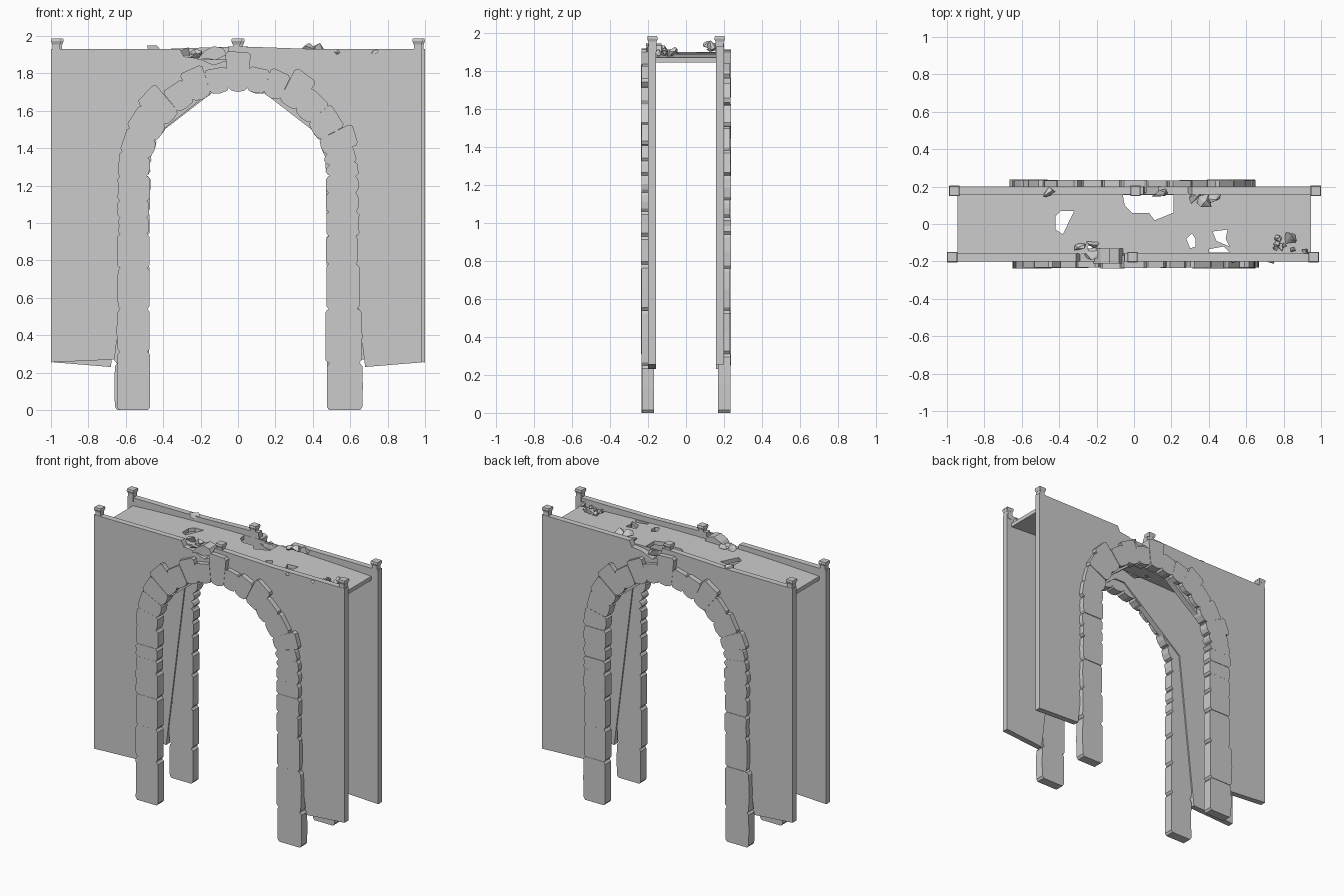
import bpy, bmesh, math, random
from mathutils import Vector, Matrix

if "Cube" in bpy.data.objects:
    bpy.data.objects.remove(bpy.data.objects["Cube"])

random.seed(4)
TURN = Matrix.Rotation(math.pi, 4, 'Z')


def finish(name, bm, matrix=None):
    bmesh.ops.recalc_face_normals(bm, faces=bm.faces)
    mesh = bpy.data.meshes.new(name)
    bm.to_mesh(mesh)
    bm.free()
    if matrix is not None:
        mesh.transform(matrix)
    ob = bpy.data.objects.new(name, mesh)
    bpy.context.collection.objects.link(ob)
    return ob


def prism(bm, pts, y0, y1):
    """Extrude an x/z outline from y0 to y1."""
    face = bm.faces.new([bm.verts.new((x, y0, z)) for x, z in pts])
    ext = bmesh.ops.extrude_face_region(bm, geom=[face])
    verts = [g for g in ext['geom'] if isinstance(g, bmesh.types.BMVert)]
    bmesh.ops.translate(bm, verts=verts, vec=(0, y1 - y0, 0))


def box(bm, x0, x1, y0, y1, z0, z1, taper=1.0):
    prism(bm, [(x0, z0), (x1, z0), (x1, z1), (x0, z1)], y0, y1)
    if taper != 1.0:
        bm.verts.ensure_lookup_table()
        cx, cy = (x0 + x1) / 2, (y0 + y1) / 2
        for v in bm.verts[-8:]:
            if abs(v.co.z - z1) < 1e-5:
                v.co.x = cx + (v.co.x - cx) * taper
                v.co.y = cy + (v.co.y - cy) * taper


def jit(a=0.006):
    return random.uniform(-a, a)


# Parapet wall outline with the broken top and the plain opening behind the stones
WALL = [(-1, .255), (-1, 1.93), (-.31, 1.93), (-.29, 1.89), (-.21, 1.88), (-.13, 1.845),
        (-.06, 1.87), (-.05, 1.945), (.12, 1.94), (.40, 1.93), (.985, 1.93), (.985, .255),
        (.68, .23), (.535, 1.39), (.03, 1.78), (-.05, 1.78), (-.535, 1.39), (-.66, .27)]

# Arch stones: start angle, end angle, outer radius
STONES = [(0, 7, .645), (7, 14.5, .64), (14.5, 25, .665), (25, 38, .63), (38, 50, .62),
          (50, 62, .655), (62, 73, .605), (73, 84, .59), (84, 96, .665), (96, 108, .59),
          (108, 120, .628), (120, 132, .60), (132, 144, .665), (144, 156, .65),
          (156, 168, .645), (168, 180, .645)]
LEFT_Z = [.0, .31, .54, .76, .94, 1.03, 1.12, 1.25]
RIGHT_Z = [.0, .25, .54, .78, .93, 1.06, 1.16, 1.25]


def arch_stones(bm):
    c = .006
    for a0, a1, r in STONES:
        n = math.degrees(.012 / .5)
        outline = [(a0, .475), (a0, r - .012), (a0 + n, r), (a1 - n, r + jit()), (a1, r - .012),
                   (a1, .475), (a1 - n, .46), ((a0 + a1) / 2, .453 + jit(.003)), (a0 + n, .46)]
        pts = []
        for a, rad in outline:
            t = math.radians(a)
            rx = rad + .018 * abs(math.cos(t)) * (rad < .5)
            pts.append((rx * math.cos(t), 1.25 + rad * math.sin(t)))
        prism(bm, pts, -.235 + jit(.003), -.168)
    # Leg stones below the springing line
    for side, zs in ((-1, LEFT_Z), (1, RIGHT_Z)):
        for i, (z0, z1) in enumerate(zip(zs, zs[1:])):
            inner = .473 + jit(.004)
            outer = .645 + jit(.004) + (.016 if side > 0 and i < 2 else 0)
            pts = [(inner + .012, z0), (outer - .012, z0), (outer, z0 + .016),
                   (outer + jit(), (z0 + z1) / 2), (outer, z1 - .016), (outer - .012, z1),
                   (inner + .012, z1), (inner, z1 - .016), (inner, z0 + .016)]
            prism(bm, [(side * x, z) for x, z in pts], -.235 + jit(.003), -.168)


# Two facades, the rear one turned half a circle
for label, mat in (("front", None), ("back", TURN)):
    bm = bmesh.new()
    prism(bm, WALL, -.2, -.158)
    finish(label + "_wall", bm, mat)

    bm = bmesh.new()
    arch_stones(bm)
    finish(label + "_arch_stones", bm, mat)

    # Posts with flared caps
    bm = bmesh.new()
    for x in (-.972, -.008, .96):
        y = -.177
        box(bm, x - .02, x + .02, y - .021, y + .021, 1.9, 1.962)
        box(bm, x - .021, x + .021, y - .022, y + .022, 1.955, 1.972, 1.3)
        box(bm, x - .028, x + .028, y - .027, y + .027, 1.972, 1.985, .9)
    finish(label + "_posts", bm, mat)

# Cambered bridge deck
bm = bmesh.new()
xs = [-.945 + 1.89 * i / 10 for i in range(11)]
camber = lambda x: 1.872 + .028 * (1 - (x / .945) ** 2)
prism(bm, [(x, camber(x) - .028) for x in xs] + [(x, camber(x)) for x in reversed(xs)], -.16, .16)
deck = finish("deck", bm)

# Holes broken through the deck
HOLES = [[(-.42, .04), (-.39, .07), (-.32, .07), (-.38, -.055), (-.42, -.03)],
         [(-.06, .156), (.21, .156), (.21, .06), (.11, .02), (.08, .06), (-.01, .06), (-.05, .10)],
         [(.28, -.08), (.31, -.05), (.33, -.08), (.33, -.12), (.30, -.13)],
         [(.42, -.04), (.50, -.03), (.49, -.08), (.51, -.12), (.44, -.09)],
         [(.40, -.135), (.48, -.12), (.51, -.152), (.40, -.152)],
         [(-.25, -.12), (-.20, -.11), (-.19, -.15), (-.24, -.15)]]
bm = bmesh.new()
for hole in HOLES:
    face = bm.faces.new([bm.verts.new((x, y, 1.8)) for x, y in hole])
    ext = bmesh.ops.extrude_face_region(bm, geom=[face])
    bmesh.ops.translate(bm, verts=[g for g in ext['geom'] if isinstance(g, bmesh.types.BMVert)],
                        vec=(0, 0, .2))
cutter = finish("hole_cutter", bm)
cutter.hide_render = True
mod = deck.modifiers.new("holes", 'BOOLEAN')
mod.operation, mod.object, mod.solver = 'DIFFERENCE', cutter, 'EXACT'
bpy.context.view_layer.objects.active = deck
bpy.ops.object.modifier_apply(modifier=mod.name)
bpy.data.objects.remove(cutter)


def rock(bm, c, s):
    """Angular convex chunk centred at c with half sizes s."""
    vs = []
    for _ in range(9):
        d = Vector((random.gauss(0, 1), random.gauss(0, 1), random.gauss(0, 1))).normalized()
        vs.append(bm.verts.new([c[k] + d[k] * s[k] for k in range(3)]))
    hull = bmesh.ops.convex_hull(bm, input=vs)
    loose = {g for g in hull['geom_interior'] + hull['geom_unused']
             if isinstance(g, bmesh.types.BMVert)}
    bmesh.ops.delete(bm, geom=list(loose), context='VERTS')


# Rubble lying on the deck and in the broken parapets
ROCKS = [(-.28, -.13, 1.91, .04, .04, .03), (-.22, -.10, 1.91, .035, .03, .025),
         (-.22, -.16, 1.89, .05, .04, .03), (.33, .13, 1.93, .04, .04, .03),
         (.38, .12, 1.92, .045, .05, .04), (.43, .14, 1.93, .035, .035, .035),
         (-.47, .17, 1.93, .05, .03, .03), (.13, .17, 1.87, .06, .03, .03),
         (.74, -.2, 1.91, .03, .012, .015), (.53, -.19, 1.915, .025, .02, .018),
         (.83, -.08, 1.90, .04, .04, .035)]
bm = bmesh.new()
for r in ROCKS:
    rock(bm, r[:3], r[3:])
for _ in range(9):
    s = random.uniform(.013, .025)
    rock(bm, (random.uniform(.75, .92), random.uniform(-.15, -.05), 1.895), (s, s, s))
finish("rubble", bm)

# Curved slab fallen from the front parapet
bm = bmesh.new()
prism(bm, [(-.2, 1.87), (-.15, 1.88), (-.1, 1.87), (-.04, 1.90), (-.06, 1.935), (-.11, 1.945),
           (-.16, 1.92)], -.2, -.12)
finish("fallen_slab", bm, Matrix.Translation((-.02, -.01, 0)))
